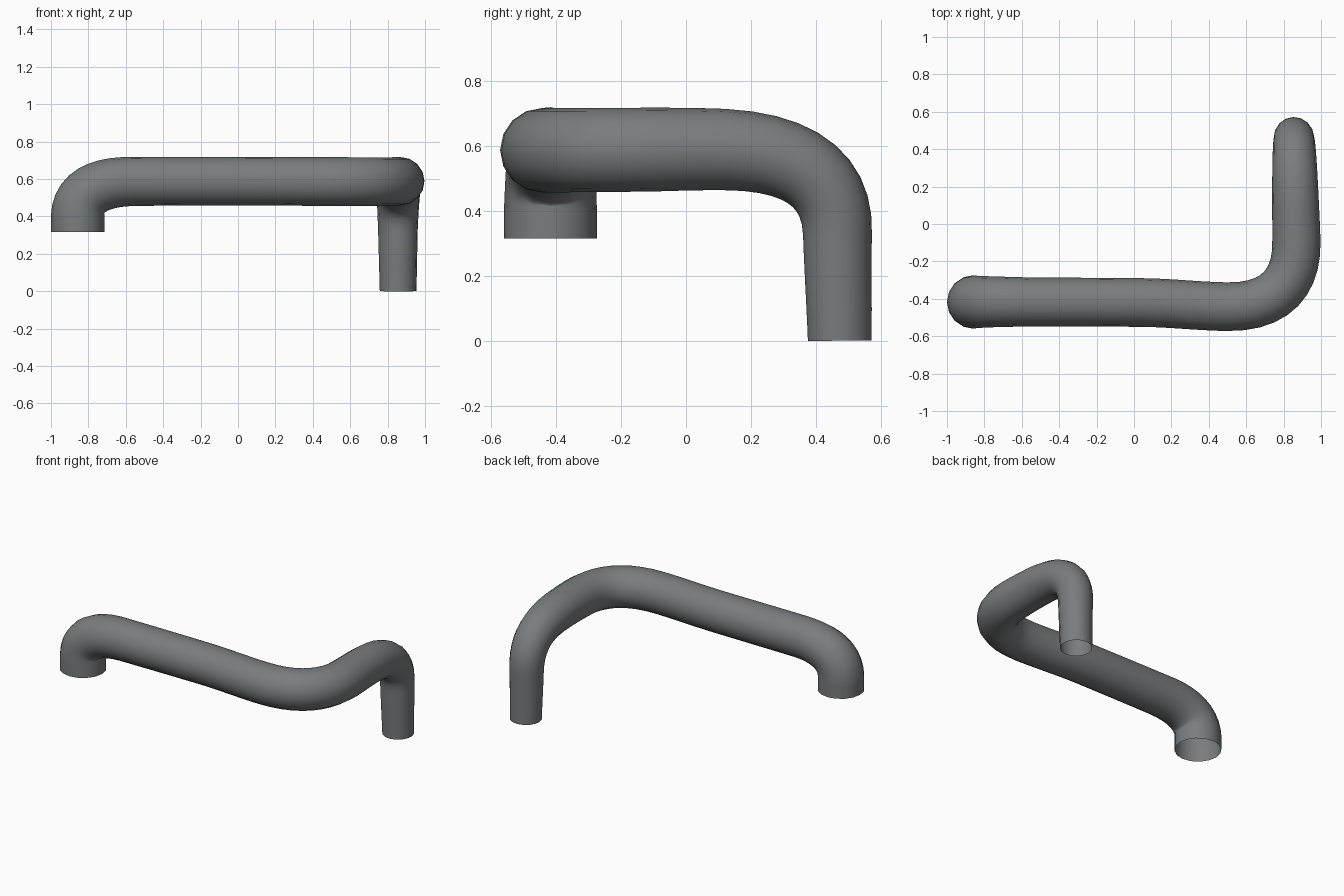
import bpy

cube = bpy.data.objects.get("Cube")
if cube:
    bpy.data.objects.remove(cube, do_unlink=True)

# One flat grey
grey = bpy.data.materials.new("dark_grey")
grey.use_nodes = True
colour = (0.19, 0.205, 0.21, 1)
grey.diffuse_color = colour
grey.node_tree.nodes["Principled BSDF"].inputs["Base Color"].default_value = colour

# Centre line: incoming handle, point, outgoing handle, tube radius
path = [
    ((-0.857, -0.417, 0.28), (-0.857, -0.417, 0.315), (-0.857, -0.417, 0.34), 0.143),
    ((-0.857, -0.417, 0.37), (-0.857, -0.417, 0.40), (-0.857, -0.417, 0.52), 0.143),
    ((-0.76, -0.415, 0.587), (-0.55, -0.417, 0.587), (-0.35, -0.418, 0.588), 0.131),
    ((-0.10, -0.418, 0.588), (0.05, -0.420, 0.588), (0.20, -0.422, 0.588), 0.130),
    ((0.35, -0.440, 0.586), (0.50, -0.442, 0.586), (0.77, -0.445, 0.586), 0.130),
    ((0.87, -0.30, 0.586), (0.868, -0.10, 0.588), (0.868, -0.03, 0.589), 0.129),
    ((0.865, 0.05, 0.59), (0.863, 0.12, 0.588), (0.858, 0.37, 0.58), 0.125),
    ((0.855, 0.466, 0.48), (0.855, 0.466, 0.33), (0.855, 0.467, 0.22), 0.106),
    ((0.856, 0.472, 0.10), (0.856, 0.473, 0.0), (0.856, 0.473, -0.1), 0.098),
]

# Open tube swept along the centre line
curve = bpy.data.curves.new("bent_pipe", "CURVE")
curve.dimensions = "3D"
curve.twist_mode = "MINIMUM"
curve.resolution_u = 10
curve.bevel_depth = 1.0
curve.bevel_resolution = 6
curve.use_fill_caps = False
spline = curve.splines.new("BEZIER")
spline.bezier_points.add(len(path) - 1)
for point, (before, centre, after, radius) in zip(spline.bezier_points, path):
    point.handle_left_type = point.handle_right_type = "FREE"
    point.co = centre
    point.handle_left = before
    point.handle_right = after
    point.radius = radius
curve.materials.append(grey)

pipe = bpy.data.objects.new("bent_pipe", curve)
bpy.context.collection.objects.link(pipe)
bpy.ops.object.select_all(action="DESELECT")
pipe.select_set(True)
bpy.context.view_layer.objects.active = pipe
bpy.ops.object.convert(target="MESH")
bpy.ops.object.shade_smooth_by_angle()
